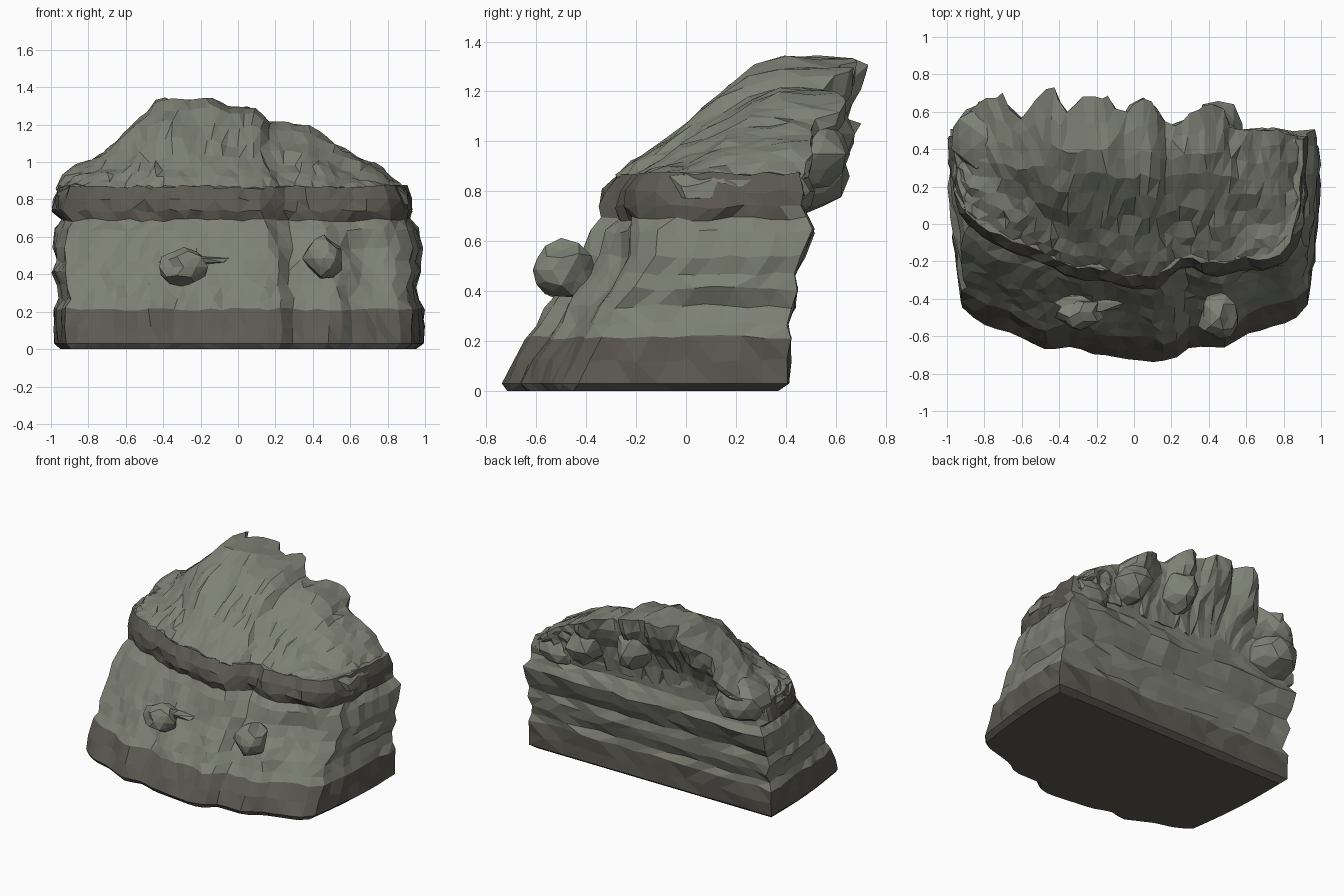
import bpy, bmesh, math, random
from mathutils import Vector

if "Cube" in bpy.data.objects:
    bpy.data.objects.remove(bpy.data.objects["Cube"])
random.seed(7)


def material(name, rgb):
    m = bpy.data.materials.new(name)
    m.diffuse_color = (*rgb, 1)
    m.use_nodes = True
    m.node_tree.nodes["Principled BSDF"].inputs["Base Color"].default_value = m.diffuse_color
    return m


GREEN = material("grey green stone", (0.21, 0.22, 0.178))
BROWN = material("brown grey stone", (0.108, 0.101, 0.084))


def lerp(table, x):
    if x <= table[0][0]:
        return table[0][1]
    for (a, p), (b, q) in zip(table, table[1:]):
        if x <= b:
            return p + (q - p) * (x - a) / (b - a)
    return table[-1][1]


# ring levels: height, left x, right x, front centre y, back y
LEVELS = [
    (0.00, -0.95, 0.95, -0.72, 0.37),
    (0.03, -0.98, 0.99, -0.74, 0.41),
    (0.12, -0.98, 0.99, -0.69, 0.415),
    (0.215, -0.98, 0.99, -0.63, 0.41),
    (0.27, -0.95, 0.97, -0.59, 0.40),
    (0.34, -0.96, 0.95, -0.55, 0.43),
    (0.41, -0.99, 0.98, -0.50, 0.44),
    (0.47, -0.97, 0.97, -0.46, 0.43),
    (0.54, -0.98, 0.985, -0.42, 0.47),
    (0.64, -0.97, 0.96, -0.38, 0.505),
    (0.69, -0.94, 0.92, -0.335, 0.48),
    (0.74, -0.99, 0.93, -0.35, 0.46),
    (0.80, -0.98, 0.92, -0.34, 0.46),
    (0.87, -0.95, 0.90, -0.29, 0.46),
]
# plan outline of the front, as set-back behind the foremost point
FOOT = [(-.95, .32), (-.9, .27), (-.8, .2), (-.65, .16), (-.45, .06), (-.33, .09), (-.2, .04),
        (.14, 0), (.22, .02), (.27, .08), (.5, .08), (.6, .15), (.85, .22), (.95, .33)]
BAND = [(-.97, .48), (-.9, .34), (-.7, .22), (-.5, .14), (-.3, .06), (0, .02), (.15, 0),
        (.23, .11), (.3, .12), (.45, .07), (.8, .14), (.92, .27)]
# jagged rear rim in plan, and skyline height along x
RIM = [(-1, .38), (-.9, .60), (-.82, .66), (-.7, .70), (-.62, .56), (-.54, .63),
       (-.45, .745), (-.35, .60), (-.26, .68), (-.13, .68), (-.07, .57), (.05, .68),
       (.2, .52), (.33, .60), (.45, .66), (.53, .50), (.8, .50), (.95, .42)]
SKY = [(-1, .78), (-.88, .94), (-.75, 1.03), (-.62, 1.14), (-.55, 1.22), (-.42, 1.34),
       (-.13, 1.34), (-.05, 1.3), (.1, 1.3), (.17, 1.21), (.37, 1.2), (.57, 1.07),
       (.75, 0.98), (.9, .84), (1, .75)]
# mound rise from its front edge (0) to the rim (1)
RISE = [(0, 0), (.08, .14), (.22, .30), (.4, .6), (.5, .76), (.6, .9), (.75, 1), (1, .97)]


def front_y(x, z, yc):
    t = max(0, min(1, (z - 0.55) / 0.17))
    y = yc + lerp(FOOT, x) * (1 - t) + lerp(BAND, x) * t
    return y + 0.012 * math.sin(17 * x + 6 * z) * (z > 0.04)


NF, NS, NB = 30, 7, 15


def ring(level):
    z, xl, xr, yc, yb = level
    front = []
    for i in range(NF):
        x = 0.94 * (xl + (xr - xl) * i / (NF - 1)) + 0.03 * (xl + xr)
        front.append((x, front_y(x, z, yc)))
    back = [(xr + (xl - xr) * i / (NB - 1), yb) for i in range(NB)]

    def side(a, b, s):
        out = []
        for i in range(1, NS + 1):
            t = i / (NS + 1)
            out.append((a[0] + (b[0] - a[0]) * t + s * 0.02 * math.sin(math.pi * t),
                        a[1] + (b[1] - a[1]) * t))
        return out
    return front + side(front[-1], back[0], 1) + back + side(back[-1], front[0], -1)


def jitter(x, y, z, j=0.012):
    if z < 0.04:
        j = 0.004 if z > 0.01 else 0
    x, y = x + random.uniform(-j, j), y + random.uniform(-j, j)
    if z > 0.04:
        z += random.uniform(-j, j) * 0.8
    return (max(-1, min(1, x)), max(-0.745, min(0.745, y)), min(z, 1.345))


def finish(bm, name):
    bmesh.ops.triangulate(bm, faces=[f for f in bm.faces if len(f.verts) > 3])
    bmesh.ops.recalc_face_normals(bm, faces=bm.faces[:])
    me = bpy.data.meshes.new(name)
    bm.to_mesh(me)
    bm.free()
    me.materials.append(GREEN)
    me.materials.append(BROWN)
    ob = bpy.data.objects.new(name, me)
    bpy.context.collection.objects.link(ob)


# layered lower cliff, lofted through the rings
bm = bmesh.new()
rings = [[bm.verts.new(jitter(x, y, lv[0])) for x, y in ring(lv)] for lv in LEVELS]
n = len(rings[0])
for k in range(len(rings) - 1):
    a, b = rings[k], rings[k + 1]
    zm = (LEVELS[k][0] + LEVELS[k + 1][0]) / 2
    for i in range(n):
        j = (i + 1) % n
        f = bm.faces.new((a[i], a[j], b[j], b[i]))
        # brown footing and brown overhanging band
        if zm < 0.215 or (zm > 0.69 and f.calc_center_median().y < 0.43):
            f.material_index = 1
bm.faces.new(rings[0][::-1]).material_index = 1
bm.faces.new(rings[-1])
finish(bm, "layered_cliff")

# sloping mound: each column climbs from the band to the jagged rim, then
# curls under it into the rear hollow
bm = bmesh.new()
cols = []
NC = 44
for i in range(NC):
    x = -0.955 + 1.86 * i / (NC - 1)
    sky, rim = lerp(SKY, x), lerp(RIM, x)
    y0 = front_y(x, 0.87, -0.29) + 0.005
    z0 = min(0.865, sky - 0.01)
    pts = [(y0 + 0.03, 0.78)]
    for t in (0, .07, .15, .25, .36, .48, .6, .73, .87, 1):
        smooth_rim = 0.58 - 0.15 * abs(x) ** 3
        ye = rim if t > 0.9 else smooth_rim + (rim - smooth_rim) * t ** 2
        y = y0 + (ye - y0) * t
        z = z0 + (sky - z0) * lerp(RISE, t)
        z += 0.012 * math.sin(11 * x + 14 * t) * t * (1 - t) * 4
        pts.append((y, z))
    zr = pts[-1][1]
    for t, out in ((.18, .93), (.36, .7), (.55, .3), (.75, .05), (1, -.1)):
        pts.append((0.47 + (rim - 0.47) * out, zr + (0.78 - zr) * t))
    cols.append([bm.verts.new(jitter(x, y, z, 0.013)) for y, z in pts])
m = len(cols[0])
for a, b in zip(cols, cols[1:]):
    for j in range(m):
        k = (j + 1) % m
        bm.faces.new((a[j], b[j], b[k], a[k]))
bm.faces.new(cols[0])
bm.faces.new(cols[-1][::-1])
finish(bm, "sloping_mound")


# faceted lumps
def lump(name, centre, size, rough, sub=2):
    bm = bmesh.new()
    bmesh.ops.create_icosphere(bm, subdivisions=sub, radius=1)
    for v in bm.verts:
        d = v.co * (1 + random.uniform(-rough, rough))
        v.co = Vector([centre[i] + d[i] * size[i] for i in range(3)])
    finish(bm, name)


lump("front_rock_right", (0.46, -0.50, 0.485), (0.105, 0.125, 0.11), 0.18)
lump("front_rock_left", (-0.29, -0.47, 0.44), (0.12, 0.09, 0.09), 0.22)
lump("front_rock_left_fin", (-0.23, -0.42, 0.475), (0.21, 0.06, 0.025), 0.1, 1)
lump("rear_lobe_left", (-0.79, 0.46, 0.86), (0.19, 0.19, 0.15), 0.08)
lump("rear_lobe_middle", (0.05, 0.50, 1.03), (0.12, 0.16, 0.15), 0.12)
lump("rear_lobe_right", (0.45, 0.47, 0.95), (0.13, 0.19, 0.14), 0.12)
lump("rear_lobe_far_right", (0.74, 0.38, 0.80), (0.17, 0.14, 0.13), 0.1)
